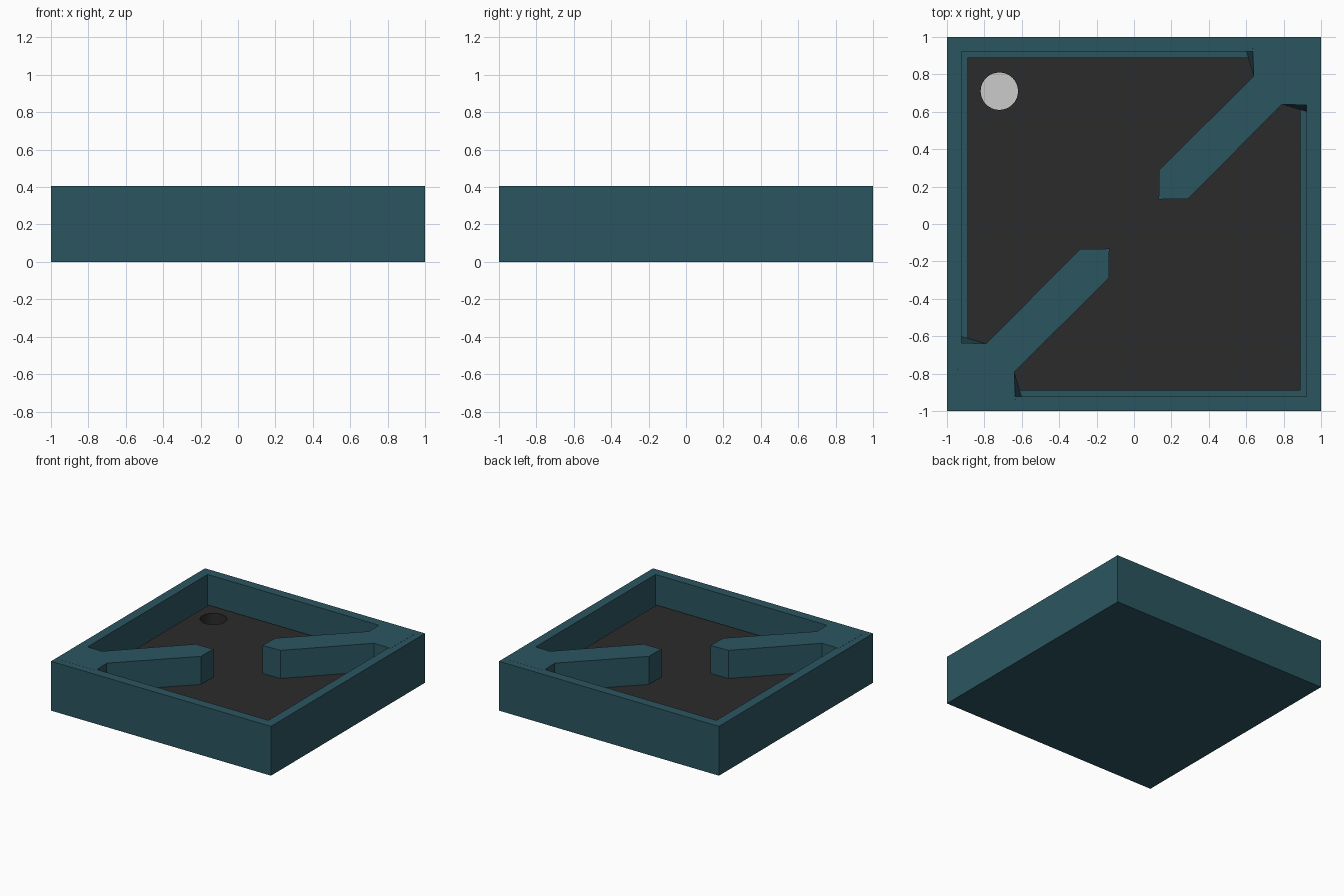
import bpy, bmesh
from math import cos, sin, pi

if "Cube" in bpy.data.objects:
    bpy.data.objects.remove(bpy.data.objects["Cube"])

HEIGHT, FLOOR, WALL = 0.405, 0.175, 0.11
CUP = (-0.72, 0.71)
CUP_R, CUP_Z = 0.1, 0.04


def material(name, color):
    m = bpy.data.materials.new(name)
    m.diffuse_color = (*color, 1)
    m.use_nodes = True
    m.node_tree.nodes["Principled BSDF"].inputs["Base Color"].default_value = m.diffuse_color
    return m


teal = material("teal", (0.024, 0.093, 0.117))
dark = material("charcoal", (0.024, 0.024, 0.024))


def add_mesh(name, bm, mat=None):
    bmesh.ops.recalc_face_normals(bm, faces=bm.faces)
    me = bpy.data.meshes.new(name)
    bm.to_mesh(me)
    bm.free()
    ob = bpy.data.objects.new(name, me)
    bpy.context.collection.objects.link(ob)
    if mat:
        me.materials.append(mat)
    return ob


# Tray: a box whose top is inset and sunk to form the outer walls
bm = bmesh.new()
bmesh.ops.create_cube(bm, size=1)
for v in bm.verts:
    v.co = (v.co.x * 2, v.co.y * 2, (v.co.z + 0.5) * HEIGHT)
bm.faces.ensure_lookup_table()
top = max(bm.faces, key=lambda f: f.calc_center_median().z)
bmesh.ops.inset_region(bm, faces=[top], thickness=WALL)
sunk = bmesh.ops.extrude_discrete_faces(bm, faces=[top])["faces"][0]
for v in sunk.verts:
    v.co.z = 0.02
add_mesh("tray", bm, teal)

# Floor plate: square outline with a round hole, given thickness
curve = bpy.data.curves.new("floor_plate", "CURVE")
curve.dimensions = "2D"
curve.fill_mode = "BOTH"
inner = 1 - WALL
square = [(-inner, -inner), (inner, -inner), (inner, inner), (-inner, inner)]
circle = [(CUP[0] + CUP_R * cos(2 * pi * i / 32), CUP[1] + CUP_R * sin(2 * pi * i / 32))
          for i in range(32)]
for outline in (square, circle):
    s = curve.splines.new("POLY")
    s.points.add(len(outline) - 1)
    for p, (x, y) in zip(s.points, outline):
        p.co = (x, y, 0, 1)
    s.use_cyclic_u = True
curve.extrude = (FLOOR - 0.025) / 2
curve.materials.append(dark)
plate = bpy.data.objects.new("floor_plate", curve)
plate.location.z = (FLOOR + 0.025) / 2
bpy.context.collection.objects.link(plate)
bpy.context.view_layer.objects.active = plate
plate.select_set(True)
bpy.ops.object.convert(target="MESH")
bpy.ops.object.shade_smooth_by_angle()

# Grey bottom of the cup
bm = bmesh.new()
bmesh.ops.create_circle(bm, cap_ends=True, segments=32, radius=CUP_R)
add_mesh("cup_bottom", bm).location = (*CUP, CUP_Z)

# Diagonal barriers: one half outline mirrored over the diagonal, flared at the foot
half_top = [(0.94, 0.635), (0.79, 0.64), (0.29, 0.135)]
half_foot = [(0.94, 0.595), (0.79, 0.64), (0.29, 0.135)]


def outline(half):
    return ([(0.945, 0.945)] + half + [(0.132, 0.132)]
            + [(y, x) for x, y in reversed(half)])


def barrier(name, sign):
    bm = bmesh.new()
    upper = [bm.verts.new((sign * x, sign * y, HEIGHT + 0.001)) for x, y in outline(half_top)]
    lower = [bm.verts.new((sign * x, sign * y, FLOOR - 0.005)) for x, y in outline(half_foot)]
    bm.faces.new(upper)
    bm.faces.new(lower)
    n = len(upper)
    for i in range(n):
        j = (i + 1) % n
        bm.faces.new((upper[i], upper[j], lower[j], lower[i]))
    add_mesh(name, bm, teal)


barrier("barrier_back", 1)
barrier("barrier_front", -1)
